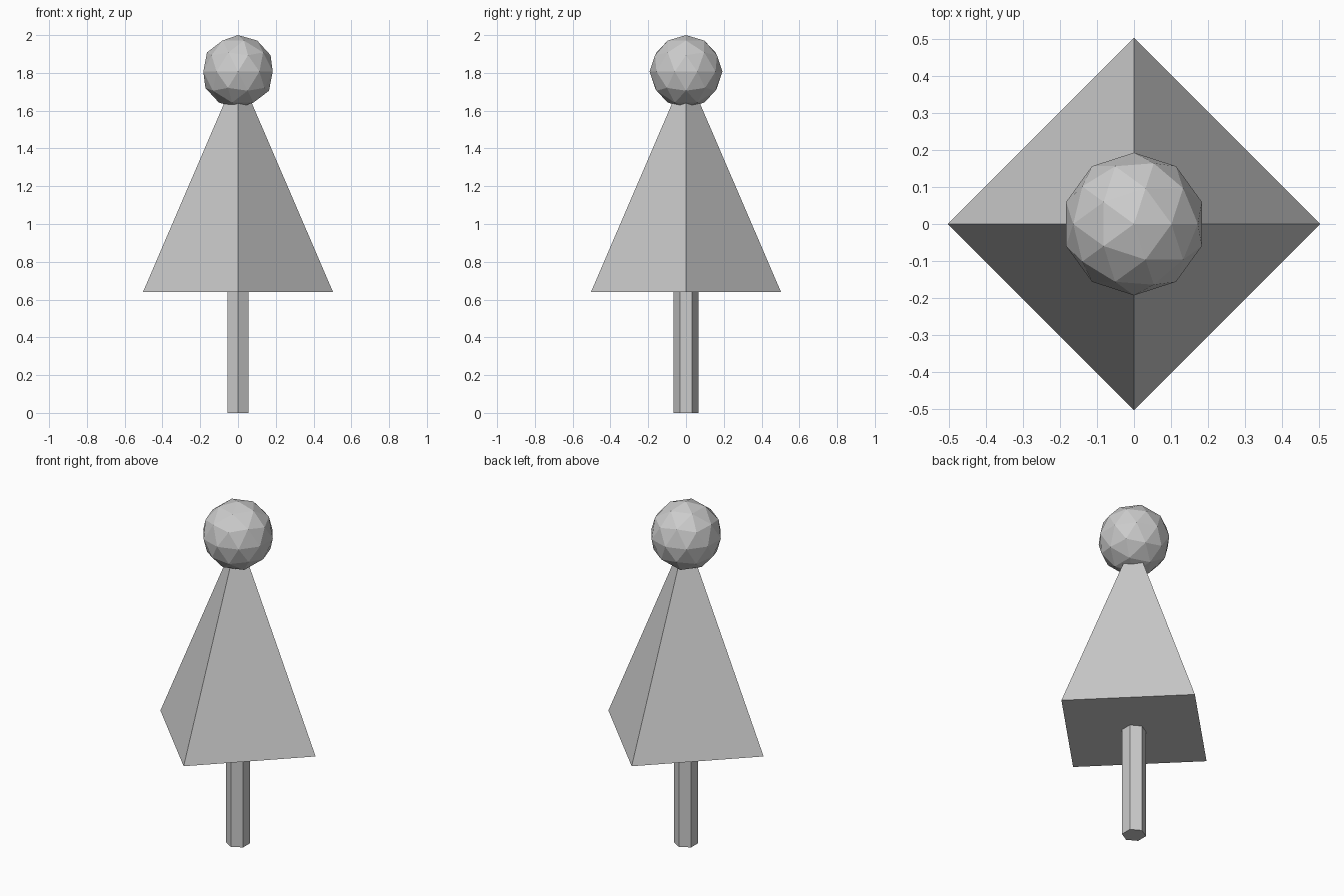
import bpy

if "Cube" in bpy.data.objects:
    bpy.data.objects.remove(bpy.data.objects["Cube"])


def cone(name, sides, r_bottom, r_top, z0, z1):
    bpy.ops.mesh.primitive_cone_add(vertices=sides, radius1=r_bottom, radius2=r_top,
                                    depth=z1 - z0, location=(0, 0, (z0 + z1) / 2))
    bpy.context.object.name = name


# Hexagonal trunk
cone("trunk", 6, 0.065, 0.065, 0.0, 0.64)

# Four-sided foliage pyramid, corners on the axes
cone("foliage", 4, 0.503, 0.0, 0.64, 1.81)

# Faceted ball on the tip
bpy.ops.mesh.primitive_ico_sphere_add(subdivisions=2, radius=0.193, location=(0, 0, 1.807))
bpy.context.object.name = "top_ball"
